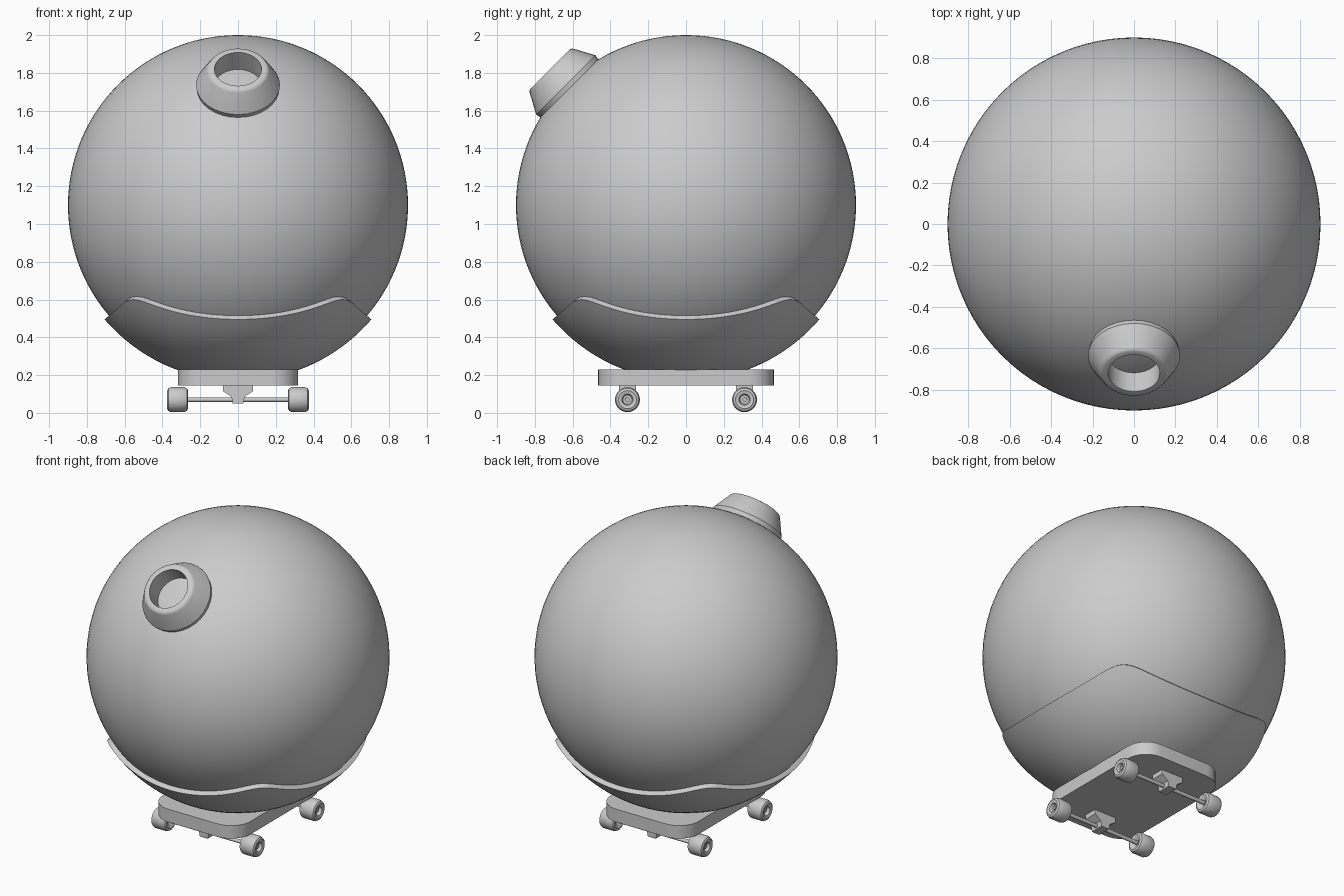
import bpy, bmesh, math
from mathutils import Vector, Matrix

if "Cube" in bpy.data.objects:
    bpy.data.objects.remove(bpy.data.objects["Cube"], do_unlink=True)

grey = bpy.data.materials.new("plain grey")
grey.use_nodes = True
COLOUR = (0.6, 0.6, 0.6, 1)
grey.diffuse_color = COLOUR
grey.node_tree.nodes["Principled BSDF"].inputs["Base Color"].default_value = COLOUR

CENTRE = Vector((0, 0, 1.1))
RADIUS = 0.9


def finish(name, bm, matrix=None, angle=35):
    bmesh.ops.recalc_face_normals(bm, faces=bm.faces)
    mesh = bpy.data.meshes.new(name)
    bm.to_mesh(mesh)
    bm.free()
    mesh.materials.append(grey)
    obj = bpy.data.objects.new(name, mesh)
    bpy.context.collection.objects.link(obj)
    if matrix:
        obj.matrix_world = matrix
    bpy.ops.object.select_all(action="DESELECT")
    obj.select_set(True)
    bpy.context.view_layer.objects.active = obj
    bpy.ops.object.shade_smooth_by_angle(angle=math.radians(angle))
    return obj


def skin(bm, rings, closed=False):
    """Join rings of equal length with quads."""
    rows = [[bm.verts.new(p) for p in ring] for ring in rings]
    pairs = list(zip(rows, rows[1:])) + ([(rows[-1], rows[0])] if closed else [])
    for a, b in pairs:
        for i in range(len(a)):
            j = (i + 1) % len(a)
            bm.faces.new((a[i], a[j], b[j], b[i]))
    return rows


def lathe(name, profile, matrix, sides=32, closed=True):
    """Revolve (radius, height) pairs about local z."""
    bm = bmesh.new()
    turns = [2 * math.pi * i / sides for i in range(sides)]
    skin(bm, [[(r * math.cos(t), r * math.sin(t), h) for t in turns]
              for r, h in profile], closed)
    return finish(name, bm, matrix)


def prism(name, outline, direction, bevel=0):
    """Extrude a flat outline along a direction."""
    bm = bmesh.new()
    shift = Vector(direction)
    rows = skin(bm, [[Vector(p) for p in outline], [Vector(p) + shift for p in outline]])
    for row in rows:
        bm.faces.new(row)
    return finish(name, bm)


# Large ball
bm = bmesh.new()
bmesh.ops.create_uvsphere(bm, u_segments=96, v_segments=64, radius=RADIUS)
finish("ball_body", bm, Matrix.Translation(CENTRE))

# Lower shell: bowl whose rim rises to four soft corners
SHELL, INNER, STEPS, SIDES = 0.93, 0.89, 16, 128


def rim_angle(t):
    reach = (abs(math.cos(t)) ** 10 + abs(math.sin(t)) ** 10) ** -0.1
    rim_z = 0.495 + 0.105 * (reach - 1) / 0.319
    return math.acos((CENTRE.z - rim_z) / SHELL)


def shell_ring(radius, part):
    ring = []
    for i in range(SIDES):
        t = 2 * math.pi * i / SIDES
        tilt = rim_angle(t) * part
        ring.append(CENTRE + radius * Vector((math.sin(tilt) * math.cos(t),
                                              math.sin(tilt) * math.sin(t), -math.cos(tilt))))
    return ring


bm = bmesh.new()
rings = [shell_ring(SHELL, k / STEPS) for k in range(1, STEPS + 1)]
rings.append(shell_ring(INNER, 1))
rows = skin(bm, rings)
bm.faces.new(rows[0])
finish("lower_shell", bm)

# Tilted nozzle on the upper front
tilt = Matrix.Translation(CENTRE) @ Matrix.Rotation(math.radians(45), 4, "X")
lathe("nozzle", [(0.215, 0.86), (0.222, 0.9), (0.165, 1.005), (0.158, 1.014),
                 (0.148, 1.018), (0.125, 1.018), (0.125, 0.87)], tilt)

# Board with rounded corners
HALF_X, HALF_Y, CORNER = 0.318, 0.465, 0.14
outline = []
for q, (sx, sy) in enumerate(((1, 1), (-1, 1), (-1, -1), (1, -1))):
    for k in range(9):
        t = math.pi / 2 * (q + k / 8)
        outline.append((sx * (HALF_X - CORNER) + CORNER * math.cos(t),
                        sy * (HALF_Y - CORNER) + CORNER * math.sin(t), 0.145))
prism("board_deck", outline, (0, 0, 0.085))

# Trucks, axles and wheels
AXLE_Z, WHEEL_X = 0.07, 0.32
WHEEL = [(0.012, -0.035), (0.03, -0.05), (0.048, -0.055), (0.06, -0.049), (0.066, -0.035),
         (0.066, 0.035), (0.06, 0.049), (0.048, 0.055), (0.03, 0.05), (0.024, 0.03),
         (0.012, 0.03)]
for end, y in (("front", -0.31), ("back", 0.31)):
    half = [(0.08, 0.147), (0.08, 0.115), (0.035, 0.085), (0.028, 0.05)]
    section = half + [(-x, z) for x, z in reversed(half)]
    prism(end + "_truck", [(x, y - 0.045, z) for x, z in section], (0, 0.09, 0))
    along_x = Matrix.Rotation(math.pi / 2, 4, "Y")
    bm = bmesh.new()
    bmesh.ops.create_cone(bm, cap_ends=True, segments=16, radius1=0.012, radius2=0.012,
                          depth=2 * WHEEL_X + 0.08)
    finish(end + "_axle", bm, Matrix.Translation((0, y, AXLE_Z)) @ along_x)
    for side, sign in (("left", 1), ("right", -1)):
        turn = Matrix.Rotation(sign * math.pi / 2, 4, "Y")
        lathe(f"{end}_{side}_wheel", WHEEL,
              Matrix.Translation((sign * WHEEL_X, y, AXLE_Z)) @ turn)
